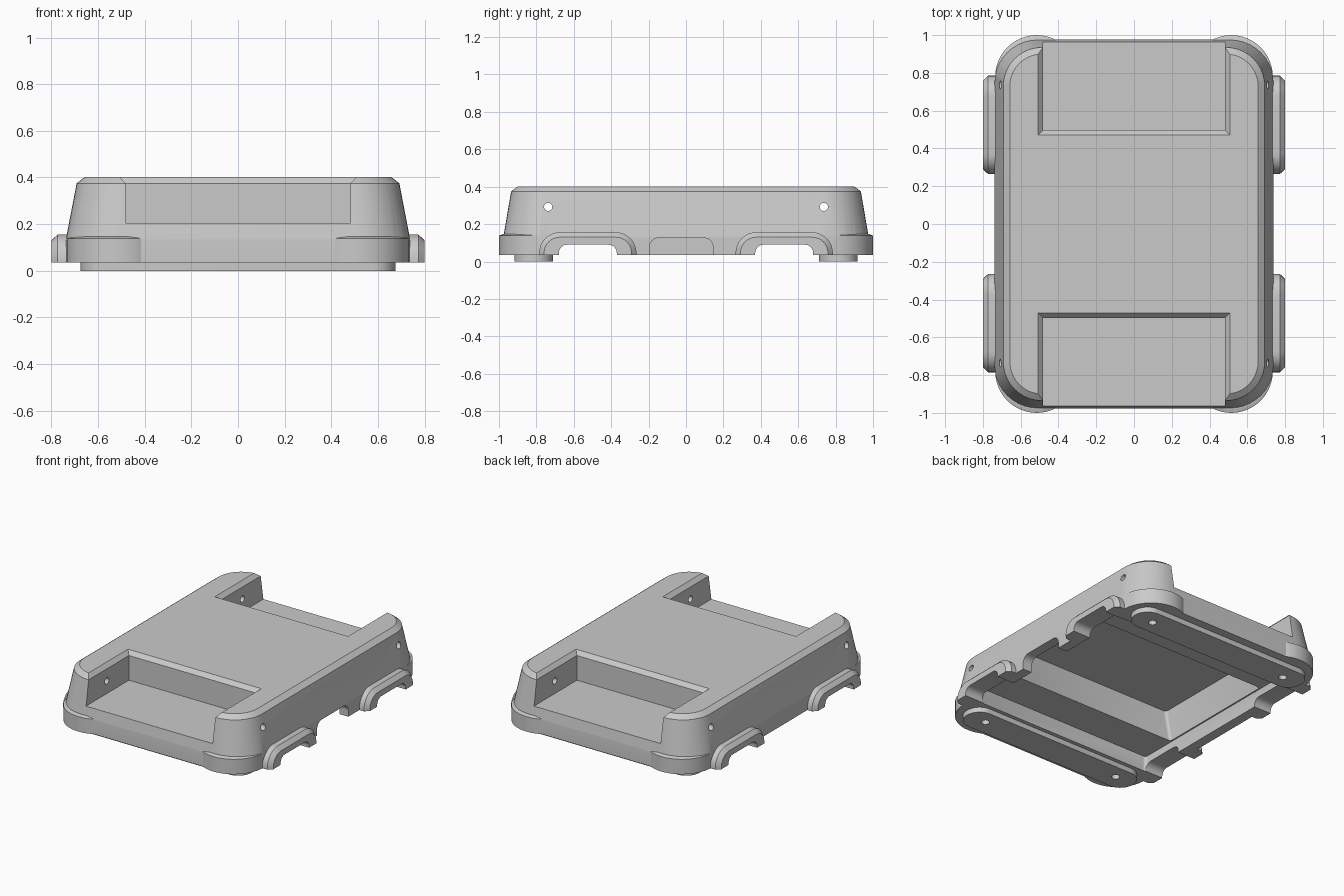
import bpy, bmesh, math

if "Cube" in bpy.data.objects:
    bpy.data.objects.remove(bpy.data.objects["Cube"])

grey = bpy.data.materials.new("plain grey")
grey.diffuse_color = (0.59, 0.59, 0.59, 1)
grey.use_nodes = True
grey.node_tree.nodes["Principled BSDF"].inputs["Base Color"].default_value = grey.diffuse_color


def loft(name, rings):
    """Skin matching point rings and cap both ends."""
    bm = bmesh.new()
    vs = [[bm.verts.new(p) for p in ring] for ring in rings]
    n = len(vs[0])
    for a, b in zip(vs, vs[1:]):
        for i in range(n):
            j = (i + 1) % n
            bm.faces.new((a[i], a[j], b[j], b[i]))
    bm.faces.new(vs[0])
    bm.faces.new(vs[-1])
    bmesh.ops.recalc_face_normals(bm, faces=bm.faces)
    me = bpy.data.meshes.new(name)
    bm.to_mesh(me)
    bm.free()
    me.materials.append(grey)
    ob = bpy.data.objects.new(name, me)
    bpy.context.collection.objects.link(ob)
    return ob


def rounded(cx, cy, hx, hy, r, z, n=10):
    """Rounded rectangle ring; hx, hy reach the corner centres."""
    pts = []
    for k, (sx, sy) in enumerate([(1, 1), (-1, 1), (-1, -1), (1, -1)]):
        for i in range(n + 1):
            a = math.pi / 2 * (k + i / n)
            pts.append((cx + sx * hx + r * math.cos(a), cy + sy * hy + r * math.sin(a), z))
    return pts


def circle(cx, cy, r, z, n=32):
    return [(cx + r * math.cos(2 * math.pi * i / n), cy + r * math.sin(2 * math.pi * i / n), z)
            for i in range(n)]


def arch(x, cy, hw, z0, z1, r, n=8):
    """Round-shouldered doorway outline standing in a plane of constant x."""
    half = [(hw, z0)] + [(hw - r + r * math.cos(math.pi / 2 * i / n),
                          z1 - r + r * math.sin(math.pi / 2 * i / n)) for i in range(n + 1)]
    return [(x, cy + y, z) for y, z in half] + [(x, cy - y, z) for y, z in reversed(half)]


def combine(target, tool, operation):
    mod = target.modifiers.new("combine", 'BOOLEAN')
    mod.operation = operation
    mod.solver = 'EXACT'
    mod.object = tool
    bpy.context.view_layer.update()
    dg = bpy.context.evaluated_depsgraph_get()
    me = bpy.data.meshes.new_from_object(target.evaluated_get(dg))
    target.modifiers.clear()
    target.data = me
    bpy.data.objects.remove(tool)


def add(tool):
    combine(body, tool, 'UNION')


def cut(tool):
    combine(body, tool, 'DIFFERENCE')


# Tapered shell with rounded corners and a chamfered top edge
body = loft("body", [rounded(0, 0, cx, cy, r, z) for cx, cy, r, z in
                     [(0.512, 0.75, 0.226, 0.035), (0.512, 0.75, 0.226, 0.135),
                      (0.487, 0.73, 0.205, 0.375), (0.487, 0.73, 0.17, 0.402)]])

# Corner bumpers
for sx in (-1, 1):
    for sy in (-1, 1):
        add(loft("bumper", [circle(sx * 0.515, sy * 0.78, r, z, 48) for r, z in
                            [(0.22, 0.035), (0.22, 0.138), (0.20, 0.146)]]))

# Wheel arches with bevelled outer rims
for sx in (-1, 1):
    for cy in (-0.525, 0.525):
        add(loft("wheel_arch", [arch(sx * x, cy, 0.26 - d, 0.035, 0.156 - d, 0.11 - d)
                                for x, d in [(0.69, 0), (0.773, 0), (0.8, 0.026)]]))

# Skid bars below
for cy in (-0.815, 0.815):
    add(loft("skid_bar", [rounded(0, cy, 0.575, 0.003, 0.1, z) for z in (0, 0.06)]))

# Open trays at front and back, with a chamfered lip
for s in (-1, 1):
    rings = []
    for d, z in [(0, 0.205), (0, 0.375), (0.035, 0.412)]:
        hx, y0, y1 = 0.482 + d, s * (0.497 - d), s * 1.3
        rings.append([(-hx, y0, z), (hx, y0, z), (hx, y1, z), (-hx, y1, z)])
    cut(loft("tray_cutter", rings))

# Axle openings through both side walls
for cy in (-0.525, 0.525):
    cut(loft("axle_cutter", [arch(x, cy, 0.155, -0.02, 0.09, 0.045) for x in (-0.9, 0.9)]))

# Hollow underside: wide lower recess under the trays, taller cavity between them
cut(loft("recess_cutter", [rounded(0, 0, 0.65, 0.665, 0.02, z, 4) for z in (-0.02, 0.14)]))
cut(loft("cavity_cutter", [rounded(0, 0, hx, hy, 0.02, z, 4) for hx, hy, z in
                           [(0.645, 0.413, 0.1), (0.64, 0.413, 0.14), (0.6, 0.41, 0.335)]]))

# Port in the right wall
cut(loft("port_cutter", [arch(x, -0.025, 0.17, -0.02, 0.126, 0.05) for x in (0.61, 0.9)]))

# Cross holes through the side walls
for cy in (-0.737, 0.737):
    ring = circle(cy, 0.292, 0.022, 0, 20)
    cut(loft("cross_hole_cutter", [[(x, p[0], p[1]) for p in ring] for x in (-1, 1)]))

# Screw holes in the skid bars
for sx in (-1, 1):
    for sy in (-1, 1):
        cut(loft("screw_hole_cutter", [circle(sx * 0.53, sy * 0.81, 0.026, z, 20)
                                       for z in (-0.05, 0.13)]))

bpy.context.view_layer.objects.active = body
body.select_set(True)
bpy.ops.object.shade_smooth_by_angle(angle=math.radians(25))
